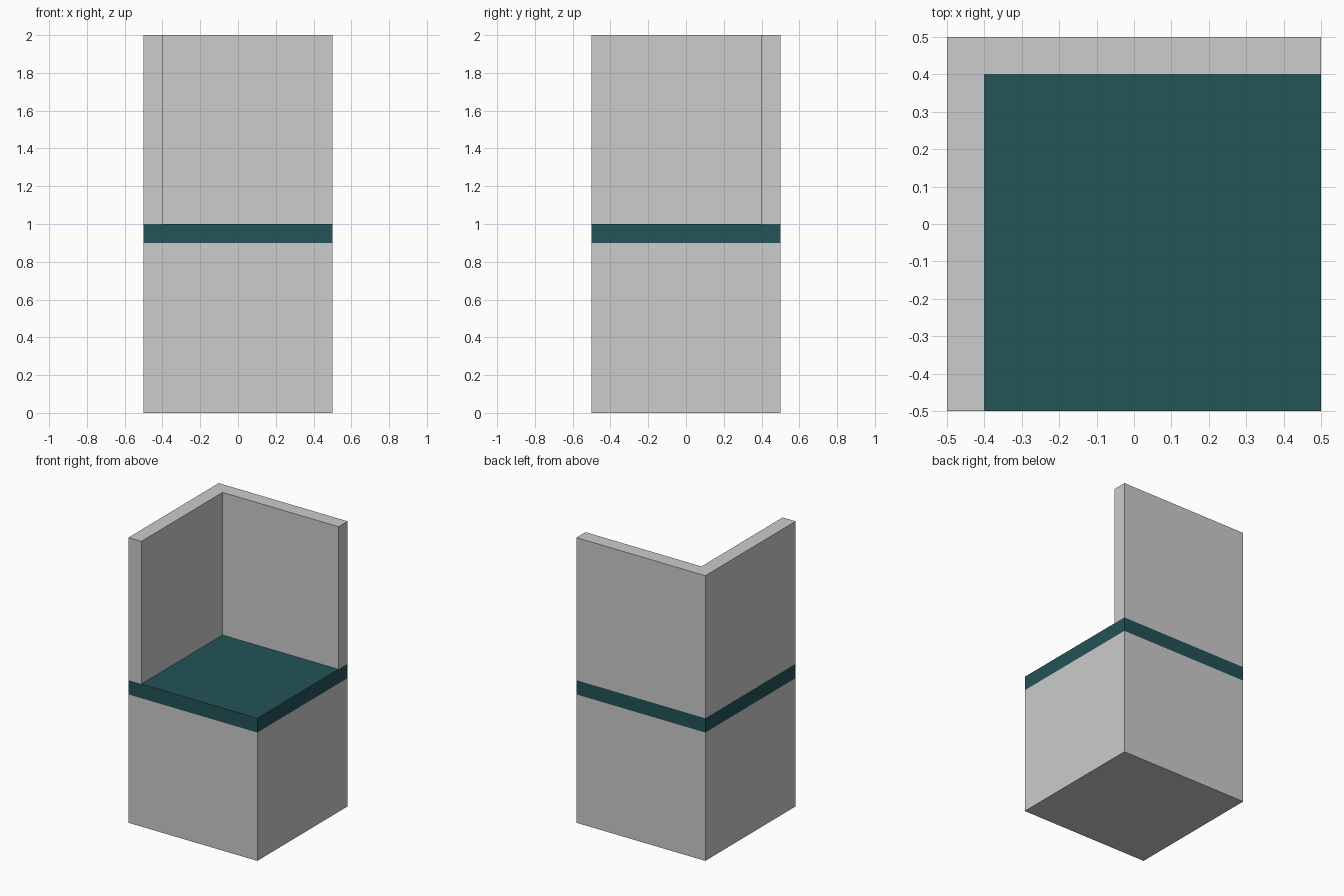
import bpy
import bmesh

if "Cube" in bpy.data.objects:
    bpy.data.objects.remove(bpy.data.objects["Cube"])


def material(name, rgb):
    m = bpy.data.materials.new(name)
    m.diffuse_color = (*rgb, 1.0)
    m.use_nodes = True
    m.node_tree.nodes["Principled BSDF"].inputs["Base Color"].default_value = m.diffuse_color
    return m


GREY = material("light grey", (0.604, 0.604, 0.604))
TEAL = material("dark teal", (0.0168, 0.0865, 0.0953))


def prism(name, outline, z0, z1, mats):
    """Extrude a flat outline from z0 up to z1; returns the object and its bmesh."""
    bm = bmesh.new()
    base = bm.faces.new([bm.verts.new((x, y, z0)) for x, y in outline])
    top = bmesh.ops.extrude_face_region(bm, geom=[base], use_keep_orig=True)["geom"]
    bmesh.ops.translate(bm, vec=(0, 0, z1 - z0),
                        verts=[v for v in top if isinstance(v, bmesh.types.BMVert)])
    bmesh.ops.recalc_face_normals(bm, faces=bm.faces)
    mesh = bpy.data.meshes.new(name)
    obj = bpy.data.objects.new(name, mesh)
    bpy.context.collection.objects.link(obj)
    for m in mats:
        mesh.materials.append(m)
    return obj, bm


# Base block, cut at z = 0.9 so the top band and upper face can be teal
square = [(-0.5, -0.5), (0.5, -0.5), (0.5, 0.5), (-0.5, 0.5)]
block, bm = prism("base_block", square, 0.0, 1.0, [GREY, TEAL])
bmesh.ops.bisect_plane(bm, geom=bm.verts[:] + bm.edges[:] + bm.faces[:],
                       plane_co=(0, 0, 0.9), plane_no=(0, 0, 1))
for f in bm.faces:
    f.material_index = int(f.calc_center_median().z > 0.9)
bm.to_mesh(block.data)
bm.free()

# L-shaped corner wall along the left and back edges
corner = [(-0.5, -0.5), (-0.4, -0.5), (-0.4, 0.4), (0.5, 0.4), (0.5, 0.5), (-0.5, 0.5)]
wall, bm = prism("corner_wall", corner, 1.0, 2.0, [GREY])
bm.to_mesh(wall.data)
bm.free()
